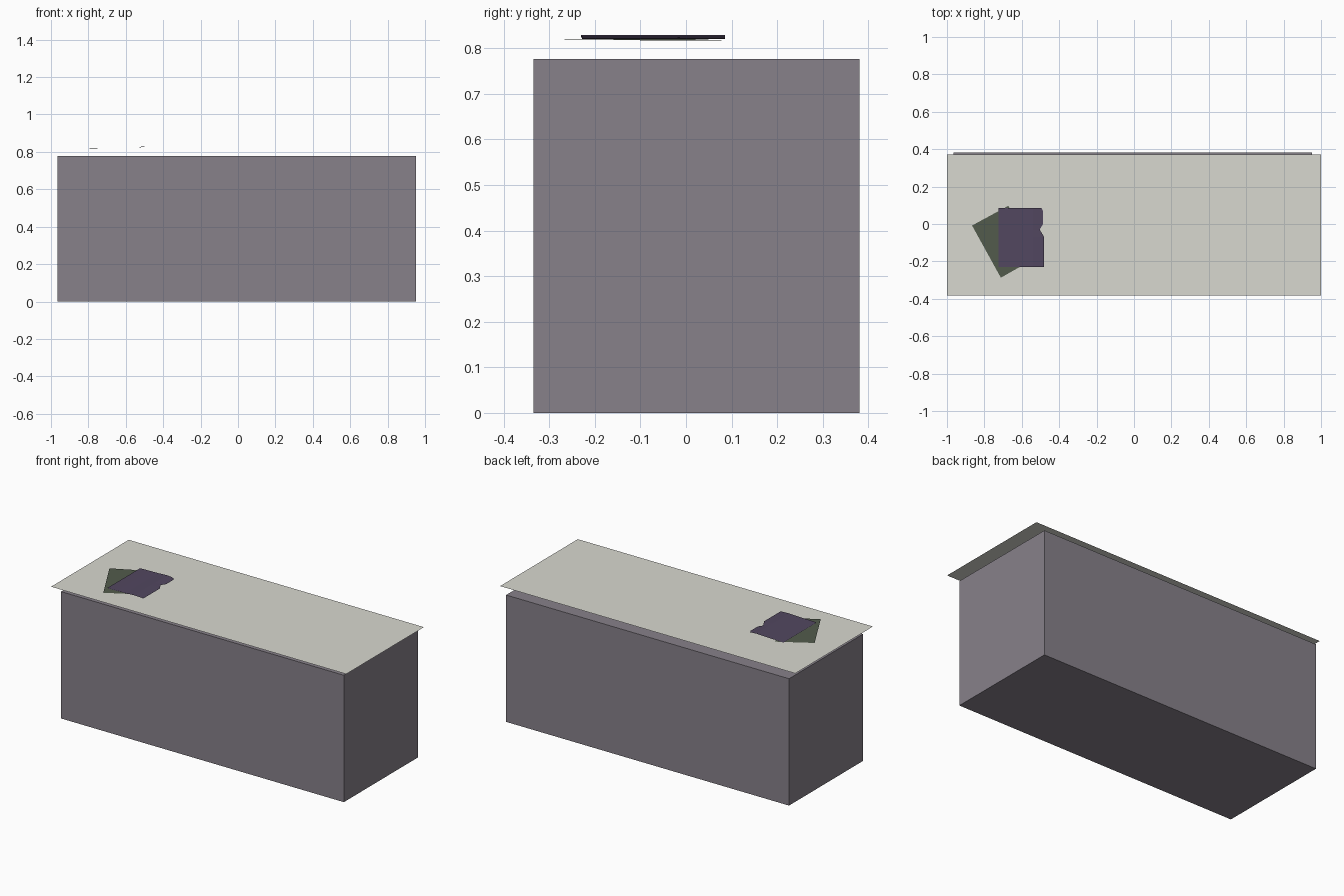
import bpy, bmesh, math

if "Cube" in bpy.data.objects:
    bpy.data.objects.remove(bpy.data.objects["Cube"])


def material(name, rgb):
    m = bpy.data.materials.new(name)
    lin = [((c / 255 + 0.055) / 1.055) ** 2.4 for c in rgb]
    m.diffuse_color = (*lin, 1)
    m.use_nodes = True
    m.node_tree.nodes["Principled BSDF"].inputs["Base Color"].default_value = m.diffuse_color
    return m


grey = material("purple grey", (135, 129, 138))
cream = material("pale stone", (216, 216, 208))
purple = material("dark purple", (82, 71, 96))
green = material("dark green", (82, 91, 76))


def finish(bm, name, mat):
    mesh = bpy.data.meshes.new(name)
    bm.to_mesh(mesh)
    bm.free()
    mesh.materials.append(mat)
    obj = bpy.data.objects.new(name, mesh)
    bpy.context.collection.objects.link(obj)
    return obj


def box(name, lo, hi, mat):
    bm = bmesh.new()
    bmesh.ops.create_cube(bm, size=1)
    for v in bm.verts:
        v.co = [lo[i] + (v.co[i] + 0.5) * (hi[i] - lo[i]) for i in range(3)]
    return finish(bm, name, mat)


def sheet(name, rows, mat):
    """Flat or curled sheet from rows of points."""
    bm = bmesh.new()
    grid = [[bm.verts.new(p) for p in row] for row in rows]
    for a, b in zip(grid, grid[1:]):
        for i in range(len(a) - 1):
            bm.faces.new((a[i], a[i + 1], b[i + 1], b[i]))
    return finish(bm, name, mat)


# Counter body
box("counter_body", (-0.965, -0.335, 0), (0.952, 0.381, 0.777), grey)

# Thin floating top
sheet("counter_top", [[(-1, -0.381, 0.815), (1, -0.381, 0.815)],
                      [(-1, 0.371, 0.815), (1, 0.371, 0.815)]], cream)

# Tilted lower sheet of paper
sheet("lower_paper", [[(-0.712, -0.287, 0.819), (-0.515, -0.176, 0.818)],
                      [(-0.866, -0.008, 0.821), (-0.672, 0.097, 0.817)]], green)


# Curled upper papers with a worn right edge
def curled(name, lift, edge, left):
    rows = []
    for y, right in edge:
        xs = [left, -0.66, -0.60, -0.54, right]
        zs = [0.822, 0.824, 0.825, 0.828, 0.825]
        rows.append([(x, y, z + lift) for x, z in zip(xs, zs)])
    sheet(name, rows, purple)


curled("upper_paper", 0.0015, [(-0.230, -0.480), (-0.07, -0.480), (-0.03, -0.504),
                               (0.0, -0.506), (0.086, -0.506)], -0.724)
curled("middle_paper", -0.002, [(-0.228, -0.482), (-0.07, -0.482), (-0.03, -0.504),
                                (0.0, -0.486), (0.07, -0.486), (0.086, -0.495)], -0.720)
